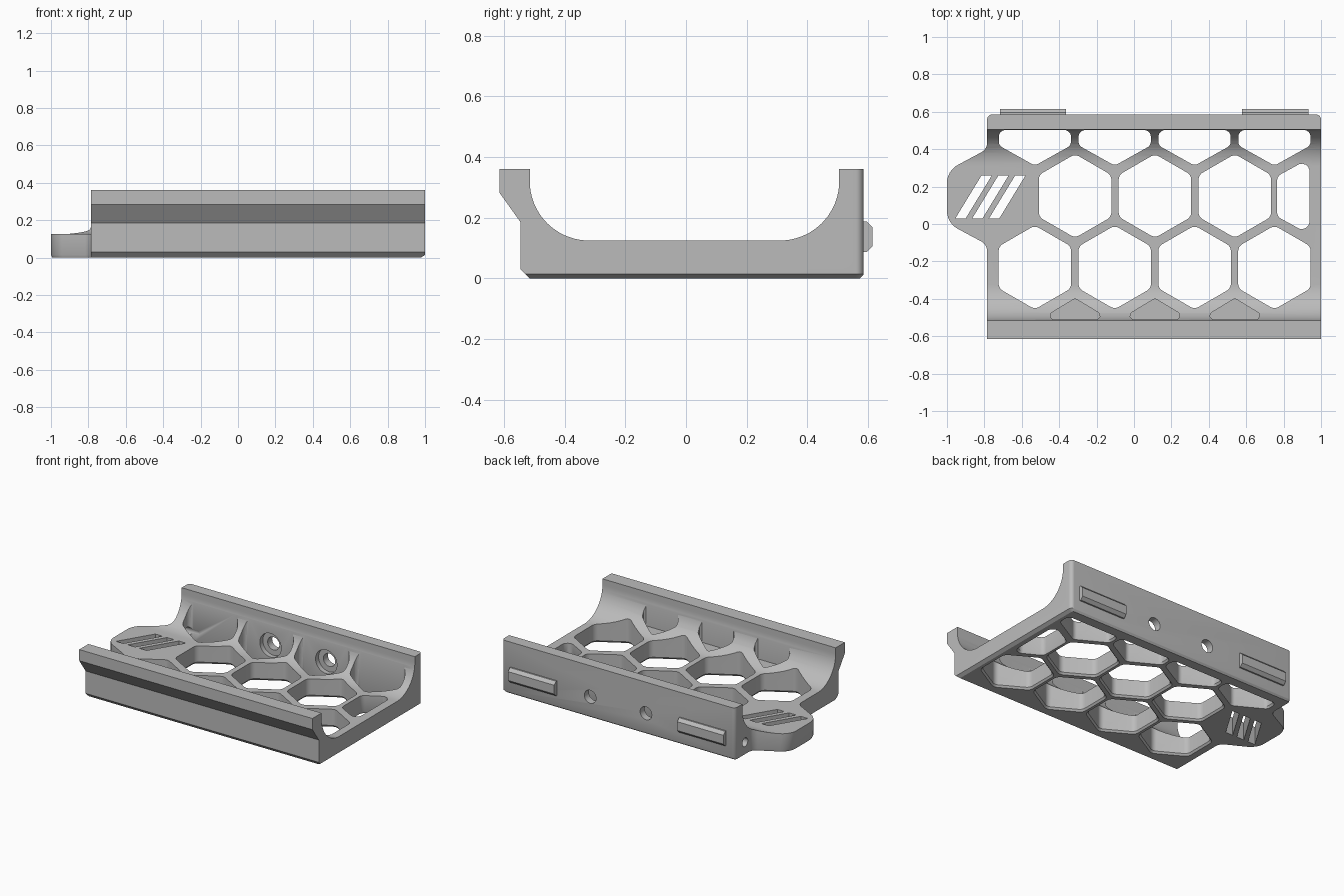
import bpy, bmesh, math
from mathutils import Vector

cube = bpy.data.objects.get("Cube")
if cube:
    bpy.data.objects.remove(cube, do_unlink=True)

grey = bpy.data.materials.new("plain grey")
grey.use_nodes = True
grey.diffuse_color = (0.5, 0.5, 0.5, 1)
grey.node_tree.nodes["Principled BSDF"].inputs["Base Color"].default_value = (0.5, 0.5, 0.5, 1)

AXES = {
    "x": lambda p, q, t: (t, p, q),
    "y": lambda p, q, t: (p, t, q),
    "z": lambda p, q, t: (p, q, t),
}


def rounded(corners, radius=0.0, steps=6):
    """Closed outline; a corner's third value overrides its radius."""
    out, n = [], len(corners)
    for i, c in enumerate(corners):
        r = c[2] if len(c) > 2 else radius
        p = Vector(c[:2])
        if r == 0:
            out.append(p)
            continue
        u = (Vector(corners[i - 1][:2]) - p).normalized()
        v = (Vector(corners[(i + 1) % n][:2]) - p).normalized()
        half = u.angle(v) / 2
        reach = r / math.tan(half)
        centre = p + (u + v).normalized() * r / math.sin(half)
        a, b = p + u * reach - centre, p + v * reach - centre
        for k in range(steps + 1):
            out.append(centre + a.lerp(b, k / steps).normalized() * r)
    return out


def ngon(cx, cy, r, sides, turn=0.0):
    return [(cx + r * math.cos(turn + math.tau * k / sides),
             cy + r * math.sin(turn + math.tau * k / sides)) for k in range(sides)]


def loft(name, outline, levels, axis="z"):
    """Solid through (position, scale) levels of one outline."""
    pts = [Vector(p) for p in outline]
    mid = sum(pts, Vector((0, 0))) / len(pts)
    bm = bmesh.new()
    rings = []
    for t, s in levels:
        rings.append([bm.verts.new(AXES[axis](*(mid + (p - mid) * s), t)) for p in pts])
    bm.faces.new(rings[0])
    bm.faces.new(rings[-1])
    for lo, hi in zip(rings, rings[1:]):
        for i in range(len(pts)):
            j = (i + 1) % len(pts)
            bm.faces.new((lo[i], lo[j], hi[j], hi[i]))
    bmesh.ops.recalc_face_normals(bm, faces=bm.faces)
    mesh = bpy.data.meshes.new(name)
    bm.to_mesh(mesh)
    bm.free()
    mesh.materials.append(grey)
    ob = bpy.data.objects.new(name, mesh)
    bpy.context.collection.objects.link(ob)
    return ob


def prism(name, outline, lo, hi, axis="z"):
    return loft(name, outline, [(lo, 1), (hi, 1)], axis)


def combine(target, tools, operation):
    for tool in tools:
        tool.hide_render = True
        mod = target.modifiers.new(tool.name, "BOOLEAN")
        mod.operation, mod.solver, mod.object = operation, "EXACT", tool
    bpy.context.view_layer.update()
    graph = bpy.context.evaluated_depsgraph_get()
    mesh = bpy.data.meshes.new_from_object(target.evaluated_get(graph))
    target.modifiers.clear()
    target.data = mesh
    for tool in tools:
        bpy.data.objects.remove(tool, do_unlink=True)


# Tray cross-section: floor, curved corners, upright rear wall, overhanging front wall
section = rounded([
    (-0.515, 0), (0.573, 0), (0.585, 0.012), (0.585, 0.36), (0.505, 0.36),
    (0.505, 0.125, 0.195), (-0.515, 0.125, 0.195), (-0.515, 0.36),
    (-0.615, 0.36), (-0.615, 0.283), (-0.545, 0.185), (-0.545, 0.03)], steps=14)
tray = prism("tray", section, -1.1, 1.1, "x")

# Plan outline with the end tab, chamfered along the bottom
plan = rounded([
    (1, -0.63), (1, 0.585, 0.025), (-0.785, 0.585, 0.025), (-0.785, 0.40, 0.06),
    (-1, 0.285, 0.11), (-1, 0.005, 0.11), (-0.785, -0.11, 0.06), (-0.785, -0.63)])
trim = loft("plan_trim", plan, [(-0.02, 0.965), (0.014, 1), (0.5, 1)])
combine(tray, [trim], "INTERSECT")

# Honeycomb openings, flared underneath
PITCH, HALF = 0.427, 0.193
FLARE = [(-0.02, 1.13), (0.013, 1), (0.6, 1)]
cutters = []
for y, first, count in ((0.15, -0.315, 3), (-0.232, -0.53, 4)):
    for i in range(count):
        hexagon = ngon(first + i * PITCH, y, 0.224, 6, math.pi / 6)
        cutters.append(loft("cell", rounded(hexagon, 0.045), FLARE))

# Cut-off cell at the end
part_cell = [(0.765, 0.255), (0.938, 0.35), (0.938, -0.055), (0.765, 0.04)]
cutters.append(loft("part_cell", rounded(part_cell, 0.04), FLARE))

# Cells running into the rear wall
for i in range(4):
    c = -0.53 + i * PITCH
    outline = [(c, 0.312), (c + HALF, 0.42), (c + HALF, 0.502), (c - HALF, 0.502), (c - HALF, 0.42)]
    cutters.append(loft("rear_cell", rounded(outline, 0.035), FLARE))

# Shallow pockets in the front curve
for i in range(3):
    c = -0.315 + i * PITCH
    outline = [(c, -0.398), (c + 0.185, -0.51), (c - 0.185, -0.51)]
    cutters.append(prism("front_pocket", rounded(outline, 0.02), 0.127, 0.6))

# Screw holes with counterbores in the rear wall
for x in (-0.103, 0.324):
    cutters.append(prism("counterbore", ngon(x, 0.145, 0.082, 28), 0.45, 0.535, "y"))
    cutters.append(prism("screw_hole", ngon(x, 0.145, 0.045, 24), 0.44, 0.65, "y"))

# Cross hole in the tab end
cutters.append(prism("end_hole", ngon(0.475, 0.085, 0.03, 20), -0.9, -0.65, "x"))

# Plain slanted vent slots in the tab
for x in (-0.84, -0.75, -0.66):
    slot = [(x - 0.115, 0.03), (x - 0.06, 0.03), (x + 0.08, 0.26), (x + 0.025, 0.26)]
    cutters.append(prism("tab_slot", slot, -0.1, 0.6))

combine(tray, cutters, "DIFFERENCE")

# Locating bars on the rear wall
bar_section = [(0.575, 0.087), (0.595, 0.087), (0.615, 0.107),
               (0.615, 0.168), (0.595, 0.188), (0.575, 0.188)]
parts = [tray]
for side, x in (("right", -0.54), ("left", 0.755)):
    parts.append(prism(side + "_locating_bar", bar_section, x - 0.177, x + 0.177, "x"))

# Smooth curves, sharp edges
bpy.ops.object.select_all(action="DESELECT")
for ob in parts:
    ob.select_set(True)
bpy.context.view_layer.objects.active = tray
bpy.ops.object.shade_smooth_by_angle(angle=math.radians(30))
